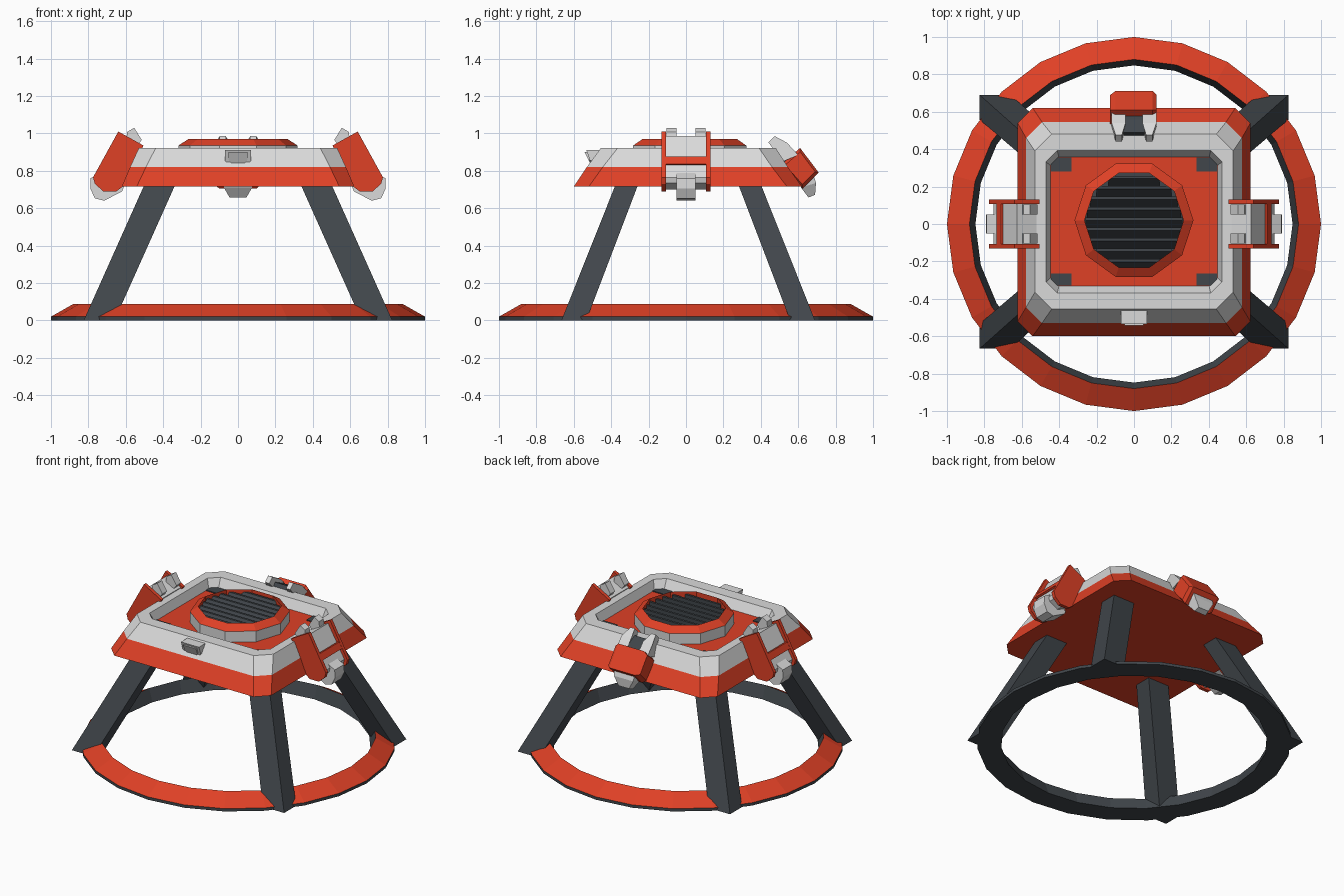
import bpy, bmesh, math
from mathutils import Vector

if "Cube" in bpy.data.objects:
    bpy.data.objects.remove(bpy.data.objects["Cube"], do_unlink=True)


def material(name, r, g, b):
    m = bpy.data.materials.new(name)
    m.use_nodes = True
    m.diffuse_color = (r, g, b, 1)
    m.node_tree.nodes["Principled BSDF"].inputs["Base Color"].default_value = (r, g, b, 1)
    return m


RED = material("signal_red", .74, .052, .019)
LIGHT = material("light_grey", .7, .7, .7)
DARK = material("charcoal", .052, .061, .07)
MID_Y = .012


def loft(name, rings, mats, bands=None, caps=True, loop=False):
    """Skin matching closed rings; bands picks a material per strip, then bottom and top cap."""
    bm = bmesh.new()
    rows = [[bm.verts.new(p) for p in ring] for ring in rings]
    n, strips = len(rows[0]), len(rows) if loop else len(rows) - 1
    bands = bands or [0] * (strips + 2)
    for k in range(strips):
        a, b = rows[k], rows[(k + 1) % len(rows)]
        for i in range(n):
            j = (i + 1) % n
            bm.faces.new((a[i], a[j], b[j], b[i])).material_index = bands[k]
    if caps and not loop:
        bm.faces.new(rows[0]).material_index = bands[strips]
        bm.faces.new(rows[-1]).material_index = bands[strips + 1]
    bmesh.ops.recalc_face_normals(bm, faces=bm.faces)
    me = bpy.data.meshes.new(name)
    bm.to_mesh(me)
    bm.free()
    for m in mats:
        me.materials.append(m)
    ob = bpy.data.objects.new(name, me)
    bpy.context.collection.objects.link(ob)
    return ob


def prism(name, pts, axis, lo, hi, mat):
    """Extrude a side profile (horizontal, z) along x or y."""
    put = (lambda u, z, t: (t, u, z)) if axis == "x" else (lambda u, z, t: (u, t, z))
    return loft(name, [[put(u, z, t) for u, z in pts] for t in (lo, hi)], [mat])


def circle(r, z, n, cy=0):
    return [(r * math.cos(i * math.tau / n), cy + r * math.sin(i * math.tau / n), z) for i in range(n)]


def chamfered(hx, y0, y1, c, z):
    return [(-hx + c, y0, z), (hx - c, y0, z), (hx, y0 + c, z), (hx, y1 - c, z),
            (hx - c, y1, z), (-hx + c, y1, z), (-hx, y1 - c, z), (-hx, y0 + c, z)]


def box(x0, x1, y0, y1, z):
    return [(x0, y0, z), (x1, y0, z), (x1, y1, z), (x0, y1, z)]


# Ground ring: red sloping top, charcoal rim, inside and underside
loft("ground_ring", [circle(r, z, 24) for r, z in ((1, 0), (1, .02), (.88, .088), (.848, 0))],
     [RED, DARK], [1, 0, 1, 1], loop=True)

# Four leaning legs
for sx, side in ((1, "left"), (-1, "right")):
    for sy, end in ((1, "back"), (-1, "front")):
        loft(f"leg_{end}_{side}",
             [box(sx * .66, sx * .825, MID_Y + sy * .545, MID_Y + sy * .678, 0),
              box(sx * .32, sx * .485, MID_Y + sy * .255, MID_Y + sy * .375, .76)], [DARK])
        # Leg cap showing in the corner of the tray
        y0, y1 = (.28, .355) if sy > 0 else (-.33, -.265)
        loft(f"leg_cap_{end}_{side}",
             [box(sx * .335, sx * .445, y0, y1, z) for z in (.858, .866)], [DARK])

# Platform with a sunken tray
loft("platform",
     [chamfered(.622, -.6, .62, .08, .715), chamfered(.577, -.53, .545, .085, .82),
      chamfered(.53, -.455, .48, .09, .922), chamfered(.47, -.37, .392, .06, .922),
      chamfered(.447, -.332, .358, .045, .86)],
     [RED, LIGHT], [0, 1, 1, 1, 0, 0])

# Vent collar
VENT_Y = .02
loft("vent_collar", [circle(r, z, 10, VENT_Y) for r, z in
                     ((.318, .855), (.318, .935), (.265, .97), (.265, .895))],
     [RED, LIGHT, DARK], [1, 0, 0, 0, 2])

# Louvres across the vent
for i in range(9):
    y = VENT_Y - .222 + i * .0555
    half = math.sqrt(.262 ** 2 - (abs(y - VENT_Y)) ** 2) * .985
    prism(f"louvre_{i + 1}", [(y - .04, .897), (y, .953), (y + .0155, .953), (y + .0155, .897)],
          "x", -half, half, DARK)

# Side clamps
for s, side in ((1, "left"), (-1, "right")):
    def clamp_part(name, pts, lo, hi, mat):
        prism(f"{name}_{side}", [(s * x, z) for x, z in pts], "y", lo, hi, mat)

    cheek = [(.64, 1.01), (.505, .935), (.61, .72), (.65, .69), (.72, .69), (.765, .73), (.775, .765)]
    core = [(.625, .985), (.52, .93), (.61, .73), (.68, .70), (.745, .735), (.752, .765)]
    hook = [(.66, .86), (.60, .74), (.62, .69), (.715, .64), (.765, .653), (.79, .705), (.788, .76), (.735, .79)]
    tab = [(.555, 1.03), (.515, .965), (.55, .92), (.60, .95), (.592, 1.008)]
    stripe = [(.70, .875), (.722, .83), (.735, .836), (.712, .876)]
    for t, end in ((1, "back"), (-1, "front")):
        clamp_part(f"clamp_cheek_{end}", cheek, t * .107, t * .131, RED)
        clamp_part(f"clamp_tab_{end}", tab, t * .052, t * .104, LIGHT)
    clamp_part("clamp_core", core, -.108, .108, LIGHT)
    clamp_part("clamp_hook", hook, -.052, .052, LIGHT)
    clamp_part("clamp_stripe", stripe, -.108, .108, RED)

# Rear clamp: red block, two light prongs, charcoal bridge, hook below
block = [(.61, .922), (.51, .835), (.625, .705), (.71, .79)]
loft("rear_block",
     [[(x, c + (y - .612) * k, .815 + (z - .815) * k) for y, z in block]
      for x, k, c in ((-.127, .8, .612), (-.1, 1, .612), (.1, 1, .612), (.12, .8, .612))], [RED])
prong = [(.44, .952), (.475, .985), (.54, .95), (.60, .885), (.52, .85)]
for s, side in ((1, "left"), (-1, "right")):
    loft(f"rear_prong_{side}",
         [[(s * (a + .02 * (y < .5)), y, z) for y, z in prong] for a in (.045,)] +
         [[(s * (.12 - .022 * (y < .5)), y, z) for y, z in prong]], [LIGHT])
prism("rear_bridge", [(.465, .91), (.49, .945), (.56, .915), (.6, .87), (.52, .84)], "x", -.055, .055, DARK)
loft("rear_hook", [[(-.08, .60, .76), (.08, .60, .76), (.08, .68, .78), (-.08, .68, .78)],
                   [(-.075, .615, .71), (.075, .615, .71), (.075, .695, .735), (-.075, .695, .735)],
                   [(-.045, .655, .657), (.045, .655, .657), (.04, .69, .672), (-.04, .69, .672)]], [LIGHT])

# Front latch, leaning forward, with a raised plate
outline = [(-.07, .912), (.07, .912), (.07, .855), (.045, .822), (-.045, .822), (-.07, .855)]
for name, k, depth in (("front_latch", 1, 0), ("front_latch_plate", .72, .008)):
    loft(name, [[(x * k, y - lean * (z - .822), .867 + (z - .867) * k) for x, z in outline]
                for y, lean in ((-.502 - depth, .35), (-.45, 0))], [LIGHT])
